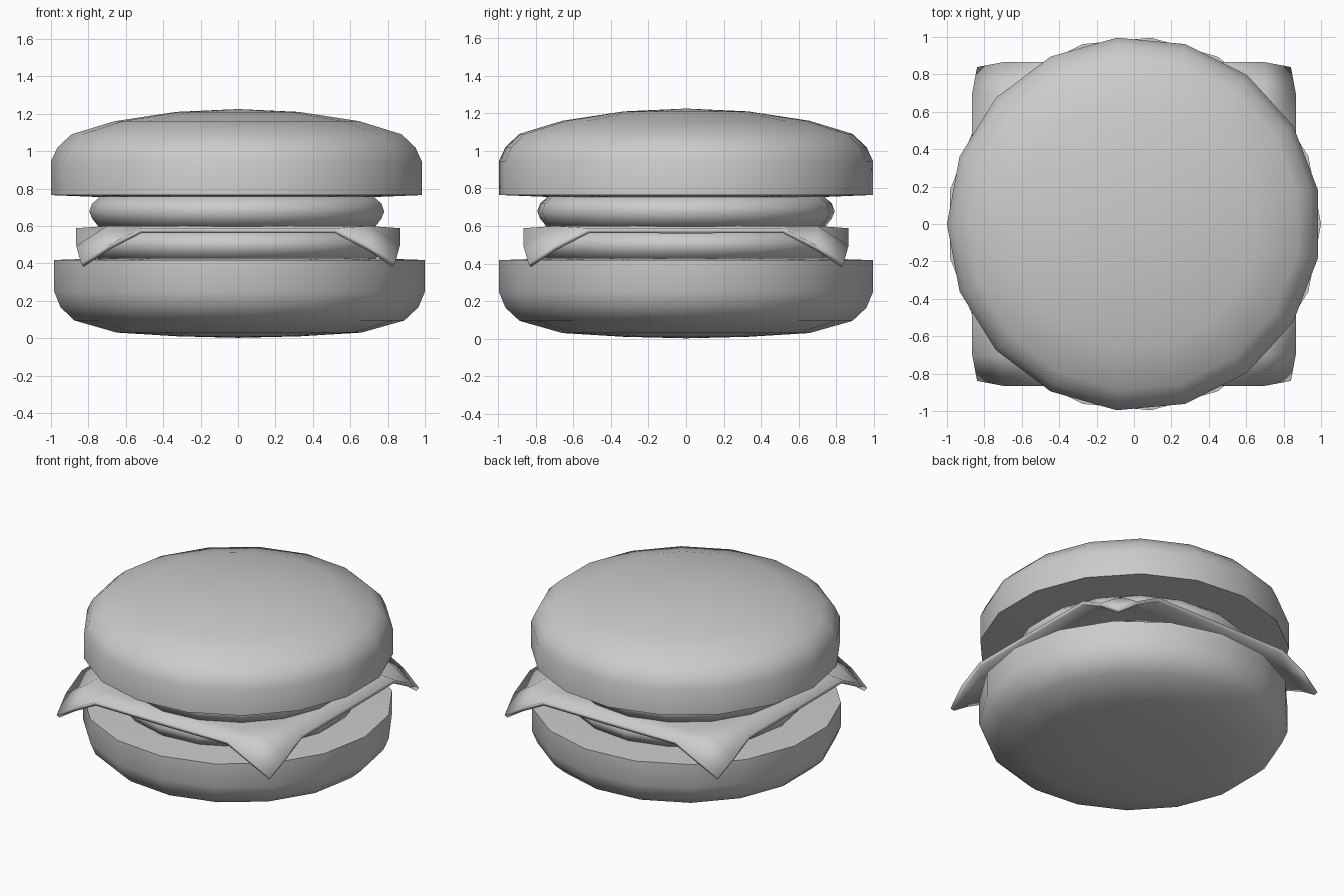
import bpy, bmesh, math

if "Cube" in bpy.data.objects:
    bpy.data.objects.remove(bpy.data.objects["Cube"])

SIDES = 17


def finish(name, bm, angle):
    bmesh.ops.remove_doubles(bm, verts=bm.verts, dist=0.0005)
    bmesh.ops.recalc_face_normals(bm, faces=bm.faces)
    mesh = bpy.data.meshes.new(name)
    bm.to_mesh(mesh)
    bm.free()
    obj = bpy.data.objects.new(name, mesh)
    bpy.context.collection.objects.link(obj)
    bpy.ops.object.select_all(action='DESELECT')
    obj.select_set(True)
    bpy.context.view_layer.objects.active = obj
    bpy.ops.object.shade_smooth_by_angle(angle=math.radians(angle))
    return obj


def lathe(name, profile, start=0.0, angle=50):
    """Spin a (radius, height) profile about z; start is the first corner's angle."""
    bm = bmesh.new()
    pts = [bm.verts.new((r * math.cos(start), r * math.sin(start), z)) for r, z in profile]
    edges = [bm.edges.new(pair) for pair in zip(pts, pts[1:])]
    bmesh.ops.spin(bm, geom=pts + edges, cent=(0, 0, 0), axis=(0, 0, 1),
                   angle=math.tau, steps=SIDES)
    return finish(name, bm, angle)


# Buns: one faces left with a corner, the flipped one faces right
lathe("top_bun", [(0, 0.75), (0.75, 0.755), (1, 0.765), (1, 0.945), (0.965, 1.02),
                  (0.89, 1.09), (0.66, 1.16), (0.33, 1.21), (0, 1.225)], math.pi)
lathe("bottom_bun", [(0, 0.002), (0.33, 0.01), (0.66, 0.03), (0.89, 0.095),
                     (0.965, 0.165), (1, 0.25), (1, 0.418), (0.75, 0.427), (0, 0.43)])

# Two rounded patties, one on each side of the cheese
for name, low, high in (("upper_patty", 0.595, 0.76), ("lower_patty", 0.42, 0.575)):
    h = high - low
    lathe(name, [(0, low), (0.745, low), (0.78, low + 0.27 * h), (0.795, low + 0.5 * h),
                 (0.78, low + 0.75 * h), (0.735, high), (0, high)], math.pi, 75)

# Cheese slice: thin square sheet with drooping corners
coords = [-0.865, -0.7, -0.52, 0, 0.52, 0.7, 0.865]
bm = bmesh.new()
grid = []
for x in coords:
    row = []
    for y in coords:
        reach = abs(x) + abs(y)
        drop = 0.57 * max(0, reach - 1.4)
        pull = 0.97 if reach > 1.7 else 1.0
        edge = 0.012 if max(abs(x), abs(y)) > 0.8 else 0
        row.append(bm.verts.new((x * pull, y * pull, 0.6 - drop - edge)))
    grid.append(row)
for a, b in zip(grid, grid[1:]):
    for i in range(len(coords) - 1):
        bm.faces.new((a[i], b[i], b[i + 1], a[i + 1]))
cheese = finish("cheese_slice", bm, 50)
solid = cheese.modifiers.new("thickness", 'SOLIDIFY')
solid.thickness = 0.027
solid.offset = -1
